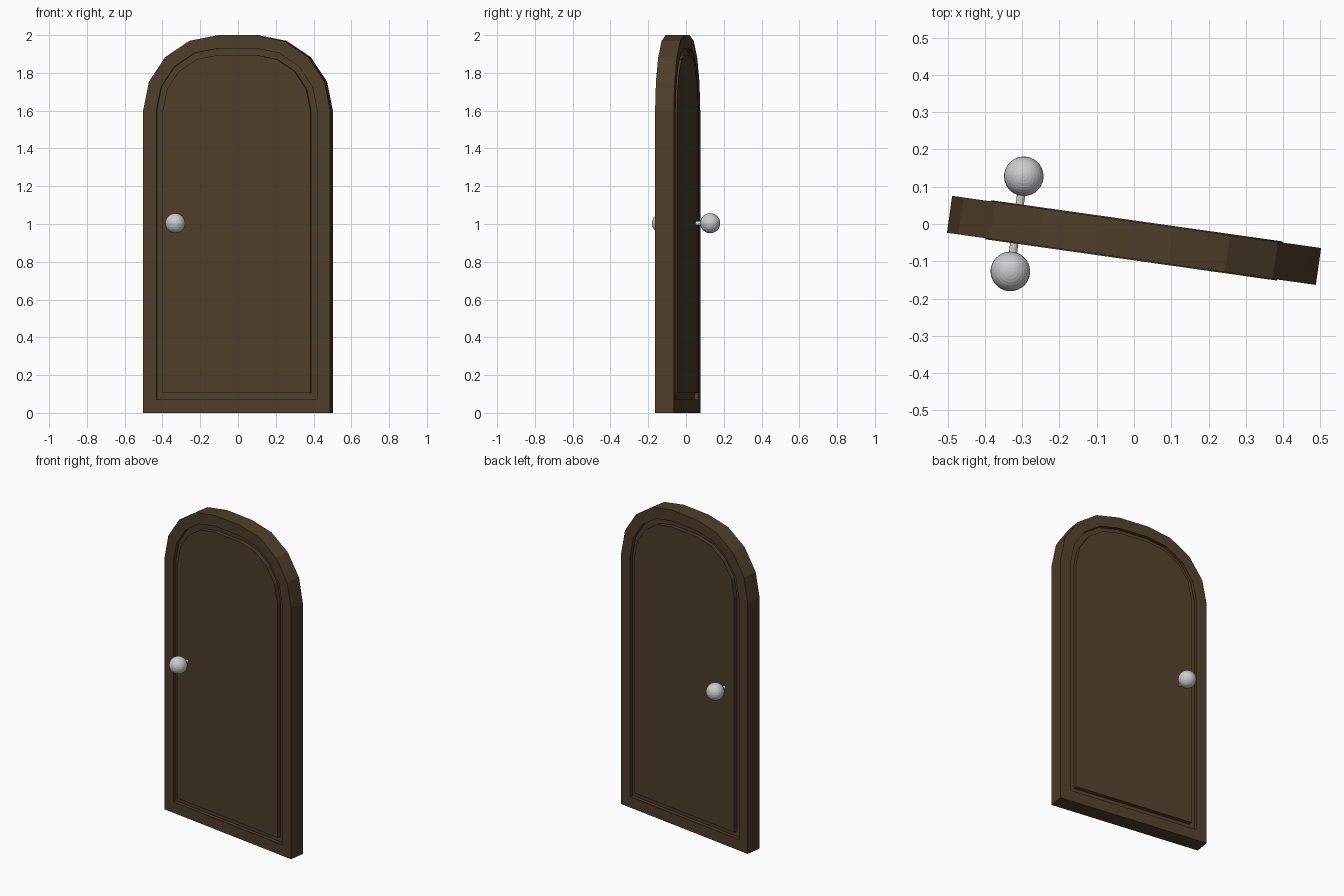
import bpy, bmesh, math
from mathutils import Matrix, Vector

if "Cube" in bpy.data.objects:
    bpy.data.objects.remove(bpy.data.objects["Cube"])

# The door stands slightly ajar: everything is built square, then turned about z
PLACE = Matrix.Translation((0, -0.044, 0)) @ Matrix.Rotation(math.radians(-8.05), 4, 'Z')
HALF = 0.05       # half thickness
GROOVE = 0.022    # groove depth
RAISE = 0.003     # panel stands just proud of the frame


def material(name, color):
    m = bpy.data.materials.new(name)
    m.diffuse_color = color
    m.use_nodes = True
    m.node_tree.nodes["Principled BSDF"].inputs["Base Color"].default_value = m.diffuse_color
    return m


def finish(bm, name, mat=None):
    bmesh.ops.recalc_face_normals(bm, faces=bm.faces)
    me = bpy.data.meshes.new(name)
    bm.to_mesh(me)
    bm.free()
    ob = bpy.data.objects.new(name, me)
    bpy.context.collection.objects.link(ob)
    ob.matrix_world = PLACE
    if mat:
        me.materials.append(mat)
    return ob


def outline(d):
    """Arched door outline, inset by d, as (x, z) points."""
    right = [(0.5 - d, d)]
    for i in range(5):
        a = math.radians(22.5 * i)
        right.append((0.1 + (0.4 - d) * math.cos(a), 1.6 + (0.4 - d) * math.sin(a)))
    return right + [(-x, z) for x, z in reversed(right)]


# Door slab: rings from the front panel out to the edge, mirrored to the back
front = [(0.105, HALF + RAISE), (0.105, HALF - GROOVE),
         (0.07, HALF - GROOVE), (0.07, HALF), (0.0, HALF)]
sections = [(d, -y) for d, y in front] + list(reversed(front))
bm = bmesh.new()
rings = [[bm.verts.new((x, y, z)) for x, z in outline(d)] for d, y in sections]
for a, b in zip(rings, rings[1:]):
    n = len(a)
    for i in range(n):
        j = (i + 1) % n
        bm.faces.new((a[i], a[j], b[j], b[i]))
bm.faces.new(rings[0])
bm.faces.new(rings[-1])
finish(bm, "door_panel", material("dark_wood", (0.075, 0.047, 0.022, 1)))

# Spindle and round knobs on both faces
KX, KY, KZ = -0.317, 0.129, 1.004
bm = bmesh.new()
bmesh.ops.create_cone(bm, cap_ends=True, segments=12, radius1=0.011, radius2=0.011,
                      depth=2 * KY,
                      matrix=Matrix.Translation((KX, 0, KZ)) @ Matrix.Rotation(math.pi / 2, 4, 'X'))
finish(bm, "knob_spindle")
for name, s in (("knob_front", -1), ("knob_back", 1)):
    bm = bmesh.new()
    bmesh.ops.create_uvsphere(bm, u_segments=32, v_segments=16, radius=0.053,
                              matrix=Matrix.Translation((KX, s * KY, KZ)))
    finish(bm, name)
